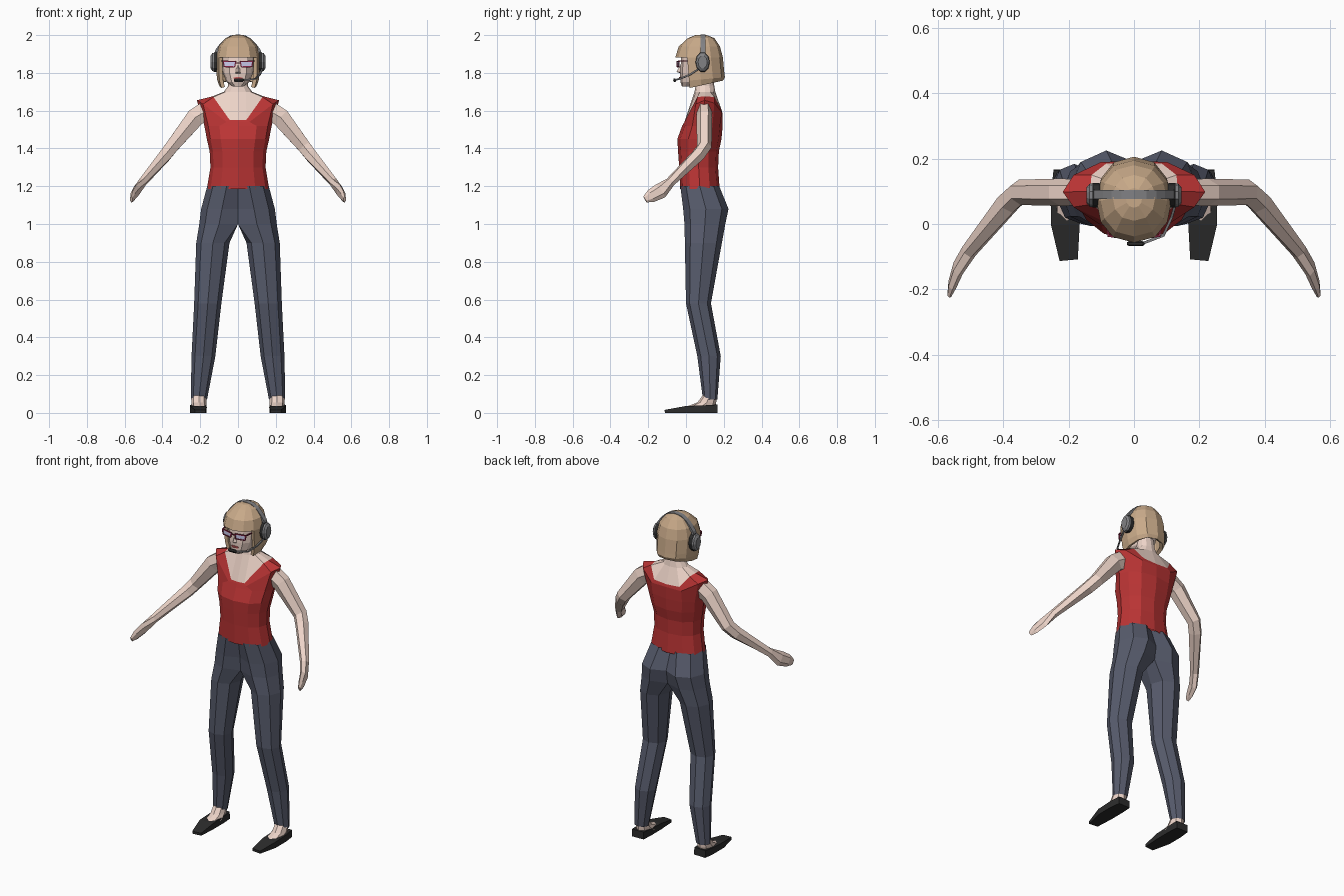
import bpy, bmesh
from math import sin, cos, pi
from mathutils import Vector

if "Cube" in bpy.data.objects:
    bpy.data.objects.remove(bpy.data.objects["Cube"])


def material(name, *rgb):
    m = bpy.data.materials.new(name)
    m.diffuse_color = (*rgb, 1)
    m.use_nodes = True
    m.node_tree.nodes["Principled BSDF"].inputs["Base Color"].default_value = m.diffuse_color
    return m


SKIN = material("skin", .85, .66, .58)
RED = material("red_cloth", .5, .035, .035)
SLATE = material("slate_cloth", .095, .105, .15)
HAIR = material("blond_hair", .58, .40, .25)
BLACK = material("black", .025, .025, .025)
GREY = material("grey_plastic", .22, .22, .23)
FRAME = material("frame", .25, .02, .06)
LENS = material("lens", .6, .6, .85)
LIPS = material("lips", .6, .12, .12)


def loft(name, rows, mat, closed=False, mirror=True, cap=False):
    """Skin rows of points with quads; optionally mirror across x = 0."""
    bm = bmesh.new()
    grid = [[bm.verts.new(p) for p in row] for row in rows]
    n = len(rows[0])
    for a, b in zip(grid, grid[1:]):
        for i in range(n if closed else n - 1):
            j = (i + 1) % n
            quad = (a[i], a[j], b[j], b[i])
            if any(abs(v.co.x) > 1e-4 for v in quad):
                bm.faces.new(quad)
    if cap and closed:
        for row in (grid[0], grid[-1]):
            bm.faces.new(row)
    if mirror:
        bmesh.ops.mirror(bm, geom=bm.verts[:] + bm.edges[:] + bm.faces[:],
                         axis='X', merge_dist=1e-4)
    bmesh.ops.remove_doubles(bm, verts=bm.verts[:], dist=1e-5)
    if cap and not closed:
        bmesh.ops.holes_fill(bm, edges=bm.edges[:], sides=0)
    bmesh.ops.recalc_face_normals(bm, faces=bm.faces[:])
    me = bpy.data.meshes.new(name)
    bm.to_mesh(me)
    bm.free()
    me.materials.append(mat)
    ob = bpy.data.objects.new(name, me)
    bpy.context.collection.objects.link(ob)
    return ob


def half_ring(z, rx, yf, yb, tilt=0, power=.85, start=0):
    """Half of a body cross-section, front to back, in 30 degree steps."""
    pts = []
    for i in range(start, 7):
        s, c = sin(i * pi / 6), cos(i * pi / 6)
        x = 0 if i in (0, 6) else rx * s ** power
        pts.append((x, (yf + yb) / 2 - (yb - yf) / 2 * c, z - tilt * c))
    return pts


def oval(z, cx, cy, rx, ry, n=8):
    return [(cx + rx * cos(2 * pi * i / n), cy + ry * sin(2 * pi * i / n), z) for i in range(n)]


def tube(name, path, radii, refs, mat, n=6, mirror=False):
    """Sweep an n-sided section along a path; n = 4 gives a box section."""
    path = [Vector(p) for p in path]
    rows = []
    for k, p in enumerate(path):
        t = (path[min(k + 1, len(path) - 1)] - path[max(k - 1, 0)]).normalized()
        side = t.cross(Vector(refs[k % len(refs)])).normalized()
        up = side.cross(t)
        a, b = radii[k % len(radii)]
        f, ph = (2 ** .5, pi / 4) if n == 4 else (1, 0)
        rows.append([p + side * a * f * cos(2 * pi * i / n + ph)
                     + up * b * f * sin(2 * pi * i / n + ph) for i in range(n)])
    return loft(name, rows, mat, closed=True, mirror=mirror, cap=True)


# Trousers: each leg runs up into its half of the hips
legs = []
for z, cx, cy, rx, ry in [(.07, .207, .128, .043, .038), (.3, .183, .122, .063, .062),
                          (.58, .16, .066, .072, .066), (.9, .133, .092, .088, .098),
                          (1.0, .1, .1, .105, .108), (1.08, .085, .105, .11, .12),
                          (1.2, .06, .073, .103, .103)]:
    ring = oval(z, cx, cy, rx, ry)
    if z > .95:
        ring = [(0 if x < cx - .01 else x, y, zz) for x, y, zz in ring]
    legs.append(ring)
loft("trousers", legs, SLATE, closed=True)

# Feet and flat shoes
loft("feet", [oval(.1, .207, .128, .038, .034), oval(.055, .207, .11, .04, .05),
              oval(.025, .205, .07, .04, .09)], SKIN, closed=True, cap=True)
tube("shoes", [(.208, .165, .022), (.21, .1, .02), (.21, .0, .018), (.2, -.11, .008)],
     [(.038, .022), (.044, .02), (.044, .018), (.028, .008)], [(0, 0, 1)], BLACK, n=4, mirror=True)

# Sleeveless top: torso rings, then shoulder and neckline edges
neckline = [(0, -.005, 1.55), (.045, -.003, 1.552), (.13, .06, 1.672), (.135, .1, 1.676),
            (.13, .15, 1.672), (.085, .185, 1.61), (0, .188, 1.605)]
shoulder = [(0, -.008, 1.54), (.06, -.008, 1.54), (.185, .052, 1.635), (.218, .098, 1.655),
            (.185, .15, 1.64), (.1, .19, 1.59), (0, .192, 1.59)]
loft("top", [half_ring(1.185, .165, -.031, .178), half_ring(1.3, .146, -.036, .17),
             half_ring(1.385, .15, -.042, .174), half_ring(1.45, .165, -.046, .188),
             half_ring(1.52, .178, -.02, .194), shoulder, neckline], RED)

# Chest and neck
loft("chest_and_neck", [neckline, half_ring(1.7, .075, .045, .155),
                        half_ring(1.73, .053, .05, .15), half_ring(1.79, .05, .05, .14)], SKIN)

# Arms with mitten hands
tube("arms", [(.165, .097, 1.60), (.225, .097, 1.565), (.35, .097, 1.41), (.385, .065, 1.365),
              (.505, -.083, 1.222), (.538, -.135, 1.175), (.556, -.185, 1.148), (.565, -.217, 1.13)],
     [(.04, .06), (.042, .056), (.039, .04), (.038, .038),
      (.026, .024), (.042, .018), (.035, .014), (.018, .007)],
     [(.8, 0, .6)] * 4 + [(.95, 0, .3)] + [(1, 0, 0)] * 3, SKIN, mirror=True)

# Head, nose, mouth
loft("head", [half_ring(1.728, .028, -.022, .05), half_ring(1.752, .06, -.03, .11),
              half_ring(1.80, .08, -.031, .14), half_ring(1.86, .087, -.027, .15),
              half_ring(1.92, .087, -.022, .15)], SKIN, cap=True)
loft("nose", [[(0, -.024, 1.85), (.006, -.024, 1.85)], [(0, -.05, 1.806), (.012, -.03, 1.803)],
              [(0, -.029, 1.797), (.012, -.029, 1.797)]], SKIN)
tube("mouth", [(-.022, -.028, 1.772), (0, -.034, 1.773), (.022, -.028, 1.772)],
     [(.003, .003), (.004, .006)], [(0, 0, 1)], LIPS, n=4)

# Bobbed hair: crown with fringe, and a curtain open at the face
loft("hair_crown", [half_ring(2.0, .025, .05, .11), half_ring(1.984, .065, .01, .15),
                    half_ring(1.94, .102, -.038, .18), half_ring(1.882, .115, -.057, .195)],
     HAIR, cap=True)
curtain = loft("hair_curtain", [half_ring(1.882, .115, -.057, .195, start=2),
                                half_ring(1.80, .114, -.05, .203, start=2),
                                half_ring(1.765, .111, -.048, .206, .012, start=2),
                                half_ring(1.733, .1, -.04, .196, .026, start=2)], HAIR)
mod = curtain.modifiers.new("thickness", 'SOLIDIFY')
mod.thickness = .02

# Glasses
for s, side in ((-1, "left"), (1, "right")):
    rim = [(.012, -.047, 1.86), (.078, -.036, 1.862), (.073, -.037, 1.833), (.018, -.046, 1.832)]
    rim = [(s * x, y, z) for x, y, z in rim]
    for a, b in zip(rim, rim[1:] + rim[:1]):
        tube(side + "_rim", [a, b], [(.003, .003)], [(0, 1, 0)], FRAME, n=4)
    loft(side + "_lens", [[rim[0], rim[1]], [rim[3], rim[2]]], LENS, mirror=False)
    tube(side + "_temple", [rim[1], (s * .092, .06, 1.862)], [(.003, .003)], [(0, 0, 1)], FRAME, n=4)
tube("glasses_bridge", [(-.014, -.047, 1.853), (.014, -.047, 1.853)],
     [(.003, .003)], [(0, 0, 1)], FRAME, n=4)

# Headset: band, ear cups, boom and microphone
arc = [pi * i / 10 for i in range(11)]
tube("headband", [(.125 * cos(t) * (1 - .12 * sin(2 * t) ** 2), .09, 1.885 + .113 * sin(t)) for t in arc],
     [(.014, .006)], [(cos(t), 0, sin(t) + .01) for t in arc], GREY, n=4)


def disc(x, r, k):
    return [(x, .088 + r * k * cos(pi * i / 5), 1.857 + r * sin(pi * i / 5)) for i in range(10)]


loft("ear_cushions", [disc(.1, .05, .7), disc(.108, .054, .7), disc(.126, .054, .7), disc(.13, .05, .7)],
     BLACK, closed=True, cap=True)
loft("ear_cups", [disc(.125, .053, .7), disc(.136, .05, .7), disc(.145, .035, .7)],
     GREY, closed=True, cap=True)
tube("microphone_boom", [(.128, .065, 1.82), (.115, .02, 1.79), (.09, -.035, 1.768), (.025, -.06, 1.762)],
     [(.004, .004)], [(0, 0, 1)], GREY, n=4)
tube("microphone", [(-.022, -.06, 1.761), (-.015, -.06, 1.761), (.025, -.06, 1.762), (.032, -.06, 1.762)],
     [(.004, .006), (.008, .011), (.008, .011), (.004, .006)], [(0, 0, 1)], BLACK)
